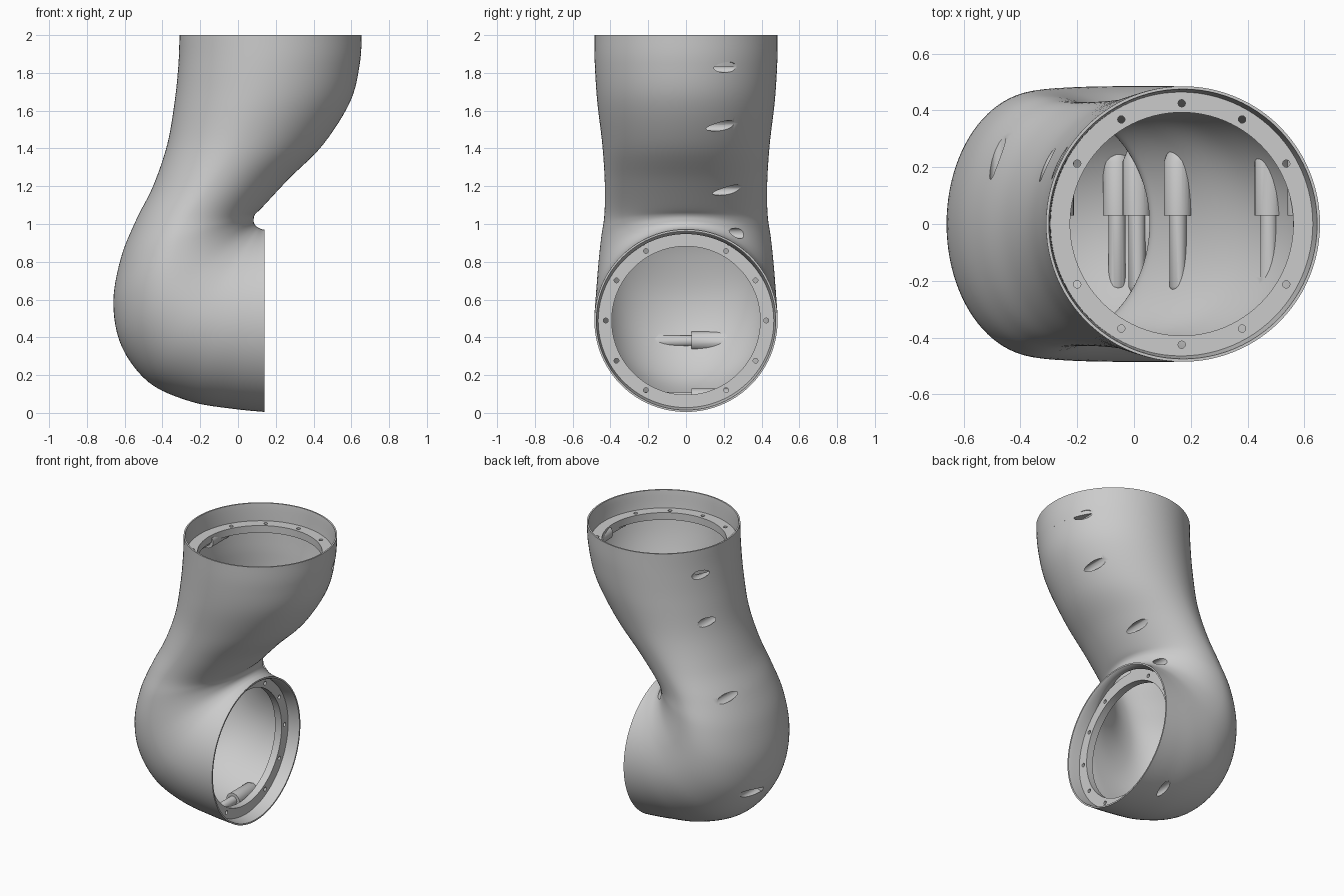
import bpy, bmesh, math
from mathutils import Vector as V

if "Cube" in bpy.data.objects:
    bpy.data.objects.remove(bpy.data.objects["Cube"])

SEG = 96
# section keys down the link: outer side (x, z), inner side (x, z), half width in y
KEYS = [(-.31, 2, .655, 2, .485), (-.315, 1.85, .645, 1.85, .483),
        (-.335, 1.65, .595, 1.65, .47), (-.375, 1.42, .45, 1.42, .443),
        (-.45, 1.2, .27, 1.24, .43), (-.54, 1.02, .13, 1.09, .432),
        (-.62, .82, .09, 1.05, .45), (-.66, .58, .083, 1.02, .465),
        (-.615, .35, .087, 1.0, .475), (-.47, .16, .1, .985, .482),
        (-.25, .06, .115, .977, .485), (-.03, .022, .128, .972, .485),
        (.14, .005, .14, .972, .485)]


def make(name, lofts):
    """One object from capped lofts; each loft is a list of point rings."""
    bm = bmesh.new()
    for rings in lofts:
        vs = [[bm.verts.new(p) for p in r] for r in rings]
        n = len(vs[0])
        for a, b in zip(vs, vs[1:]):
            for i in range(n):
                bm.faces.new((a[i], a[(i + 1) % n], b[(i + 1) % n], b[i]))
        bm.faces.new(vs[0])
        bm.faces.new(vs[-1])
    bmesh.ops.recalc_face_normals(bm, faces=bm.faces)
    me = bpy.data.meshes.new(name)
    bm.to_mesh(me)
    bm.free()
    ob = bpy.data.objects.new(name, me)
    bpy.context.collection.objects.link(ob)
    return ob


def lathe(origin, axis, profile, n=24):
    """Rings of (position along axis, radius)."""
    o, d = V(origin), V(axis)
    a = V((0, 1, 0)) if abs(d.y) < .5 else V((1, 0, 0))
    b = d.cross(a)
    return [[o + d * h + r * (a * math.cos(2 * math.pi * i / n) + b * math.sin(2 * math.pi * i / n))
             for i in range(n)] for h, r in profile]


def cut(ob, cutter):
    m = ob.modifiers.new("cut", 'BOOLEAN')
    m.operation, m.solver, m.object = 'DIFFERENCE', 'EXACT', cutter
    cutter.hide_render = True
    bpy.context.view_layer.objects.active = ob
    bpy.ops.object.modifier_apply(modifier="cut")
    bpy.data.objects.remove(cutter)


def smooth(ob):
    bpy.ops.object.select_all(action='DESELECT')
    ob.select_set(True)
    bpy.context.view_layer.objects.active = ob
    bpy.ops.object.shade_smooth_by_angle(angle=math.radians(35))


def body_rings(wall_end, wall_mid, steps=6):
    rings = []
    last = len(KEYS) - 1
    for j in range(last * steps + 1):
        k, t = min(j // steps, last - 1), j / steps
        t -= k
        p = [KEYS[max(0, min(last, k + d))] for d in (-1, 0, 1, 2)]
        v = [.5 * (2 * b + (c - a) * t + (2 * a - 5 * b + 4 * c - d) * t * t + (3 * b - a - 3 * c + d) * t ** 3)
             for a, b, c, d in zip(*p)]
        f = j / (last * steps)
        blend = min(1, f / .16, (1 - f) / .16)
        w = wall_end + (wall_mid - wall_end) * blend
        o, i = V((v[0], 0, v[1])), V((v[2], 0, v[3]))
        u = (i - o).normalized()
        o, i = o + u * w, i - u * w
        s = .5 - .07 * math.sin(math.pi * f) ** 2      # widest point sits towards the outer side
        c, L = o.lerp(i, s), (i - o).length
        ring = []
        for q in range(SEG):
            a = 2 * math.pi * q / SEG
            ca = math.cos(a)
            ring.append(c + u * ca * L * (s if ca < 0 else 1 - s) + V((0, math.sin(a) * (v[4] - w), 0)))
        rings.append(ring)
    return rings


# hollow shell: outer skin minus a cavity that keeps the screw bosses
shell = make("arm_shell", [body_rings(0, 0)])
inner = body_rings(.01, .032)
inner = [[p + V((0, 0, .05)) for p in inner[0]]] + inner + [[p + V((.05, 0, 0)) for p in inner[-1]]]
cavity = make("cavity", [inner])

# screw bosses along y on both sides of the seam
SCREWS = [(.59, 1.83), (.475, 1.52), (.155, 1.18), (.01, .95), (-.06, .08),
          (-.6, .38), (-.48, 1.04), (-.305, 1.51), (-.262, 1.83)]
boss = [(-.24, .02), (-.22, .03), (.03, .03), (.03, .05), (.22, .05), (.28, .025)]
cut(cavity, make("bosses", [lathe((x, 0, z), (0, 1, 0), boss) for x, z in SCREWS]))
cut(shell, cavity)
cut(shell, make("screw_bores", [lathe((x, 0, z), (0, 1, 0), [(.04, .028), (.6, .028)]) for x, z in SCREWS]))
smooth(shell)


def flange(name, center, axis, radius, skip):
    """Recessed mounting ring with ten bolt holes."""
    ob = make(name, [lathe(center, axis, [(-.05, radius), (0, radius)], SEG)])
    cut(ob, make("opening", [lathe(center, axis, [(-.1, .393), (.1, .393)], SEG)]))
    d, y = V(axis), V((0, 1, 0))
    side = d.cross(y)
    holes = []
    for i in range(12):
        if i % 6 == skip:
            continue
        a = i * math.pi / 6
        p = V(center) + .425 * (y * math.cos(a) + side * math.sin(a))
        holes.append(lathe(p, axis, [(-.1, .013), (.1, .013)], 12))
    cut(ob, make("bolt_holes", holes))
    smooth(ob)


flange("top_flange", (.168, 0, 1.88), (0, 0, 1), .474, 3)
flange("side_flange", (.06, 0, .489), (1, 0, 0), .468, 3)
